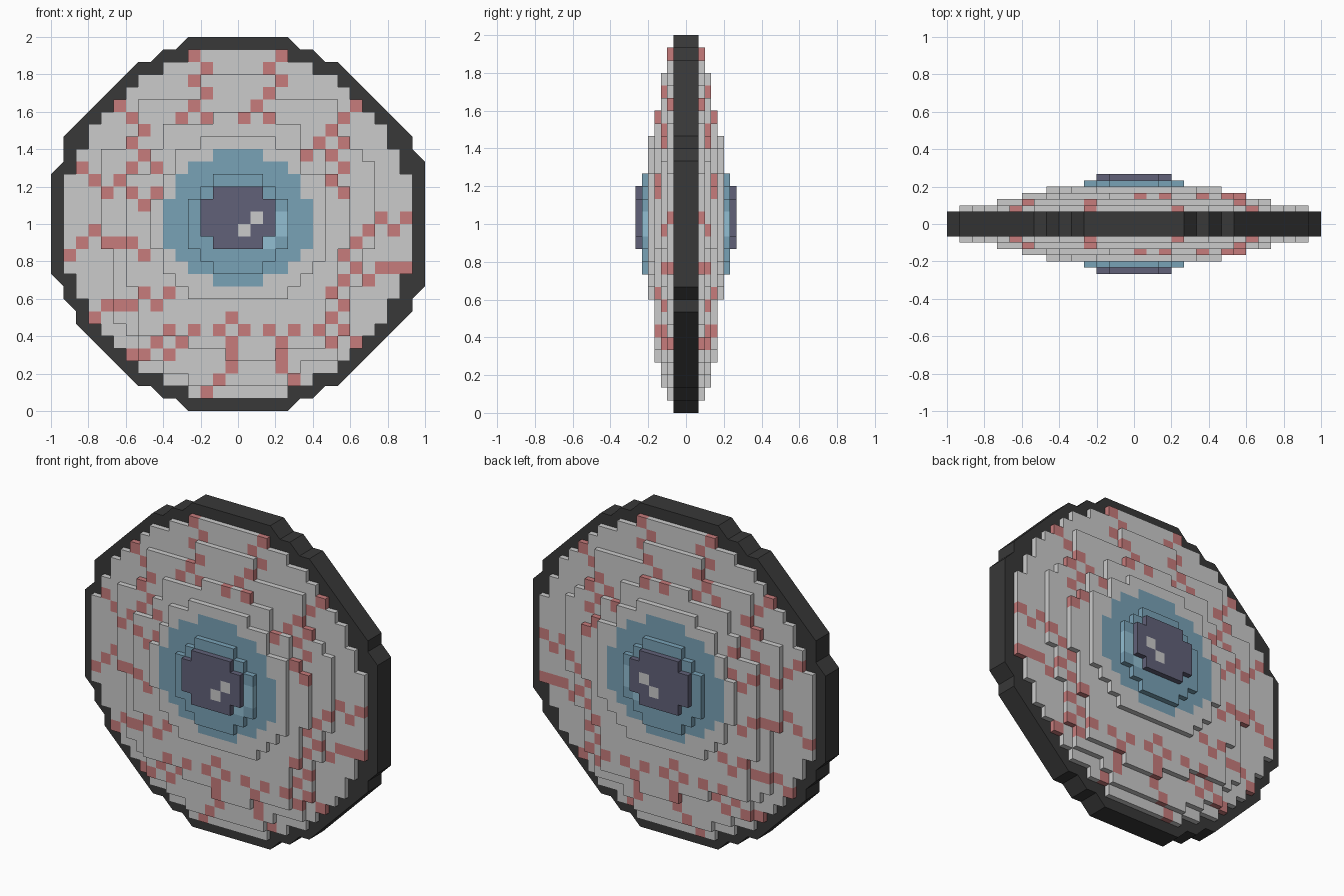
import bpy, bmesh

if "Cube" in bpy.data.objects:
    bpy.data.objects.remove(bpy.data.objects["Cube"])

U = 1 / 15        # one pixel cell
STEP = 1 / 30     # relief height of one layer


def paint(name, color):
    m = bpy.data.materials.new(name)
    m.diffuse_color = (*color, 1)
    m.use_nodes = True
    m.node_tree.nodes["Principled BSDF"].inputs["Base Color"].default_value = m.diffuse_color
    return m


def finish(bm, name, mat):
    me = bpy.data.meshes.new(name)
    bm.to_mesh(me)
    bm.free()
    ob = bpy.data.objects.new(name, me)
    bpy.context.collection.objects.link(ob)
    me.materials.append(mat)
    return ob


def cells(rects):
    """Union of (first row, last row, first column, end column) blocks."""
    return {(c, r) for r0, r1, c0, c1 in rects
            for r in range(r0, r1 + 1) for c in range(c0, c1)}


# Stepped layers, widest first (half widths by row for the base disc)
half = [4, 6, 8, 9, 10, 11, 12, 12, 13, 13, 14, 14, 14, 14]
base = {(c, r) for i, h in enumerate(half + half[::-1])
        for r in [i + 1] for c in range(15 - h, 15 + h)}
layers = [
    base,
    cells([(3, 4, 12, 18), (5, 7, 7, 23), (8, 8, 6, 24), (9, 9, 4, 25), (10, 16, 4, 26),
           (17, 19, 5, 25), (20, 22, 5, 24), (23, 23, 6, 24), (24, 25, 7, 23),
           (26, 26, 9, 20), (27, 27, 11, 19)]),
    cells([(6, 6, 13, 18), (7, 8, 9, 20), (9, 10, 8, 22), (11, 11, 6, 23), (12, 16, 6, 24),
           (17, 19, 6, 23), (20, 20, 7, 23), (21, 23, 7, 22), (24, 24, 11, 22),
           (25, 25, 14, 18)]),
    cells([(8, 8, 12, 18), (9, 10, 10, 20), (11, 12, 9, 22), (13, 16, 8, 22),
           (17, 17, 9, 22), (18, 18, 9, 21), (19, 19, 10, 20), (20, 20, 11, 19)]),
    cells([(11, 11, 13, 17), (12, 12, 12, 18), (13, 16, 11, 19), (17, 17, 12, 18),
           (18, 18, 13, 17)]),
    cells([(12, 12, 13, 17), (13, 15, 12, 18), (16, 16, 13, 17)]),
]
level = {}
for n, layer in enumerate(layers, 1):
    for c in layer:
        level[c] = n

# Veins walk over the cells with keypad directions (8 = up, 2 = down)
walks = [(11, 1, "3131371"), (18, 1, "1311371"), (5, 5, "3313193"), (2, 10, "339339"),
         (1, 17, "993663"), (3, 22, "966939"), (6, 25, "6991399"), (12, 28, "9988793"),
         (19, 27, "788739"), (24, 24, "77317"), (28, 18, "4417113"), (28, 14, "17111"),
         (24, 5, "11119931313")]
veins = set()
for c, r, path in walks:
    veins.add((c, r))
    for d in path:
        k = int(d) - 1
        c, r = c + k % 3 - 1, r + 1 - k // 3
        veins.add((c, r))

# Colour regions
pupil = layers[5]
glint = {(16, 14), (15, 15)}
shine = {(18, 14), (18, 15), (17, 16)}
iris = layers[4] | cells([(9, 9, 13, 17), (10, 10, 11, 19), (11, 12, 10, 20),
                          (13, 16, 9, 21), (17, 17, 10, 20), (18, 18, 11, 19),
                          (19, 19, 13, 17)])
veins -= iris
white = paint("white", (0.72, 0.72, 0.72))


def relief(name, region, mat):
    """Face of every cell plus walls down to lower neighbours, mirrored to the back."""
    bm = bmesh.new()

    def quad(pts):
        bm.faces.new([bm.verts.new(((c - 15) * U, -(2 + l) * STEP, 2 - r * U))
                      for c, r, l in pts])

    for c, r in sorted(region & base):
        h = level[c, r]
        loop = [(c, r + 1), (c + 1, r + 1), (c + 1, r), (c, r)]
        quad([(*p, h) for p in loop])
        for i, nb in enumerate([(c, r + 1), (c + 1, r), (c, r - 1), (c - 1, r)]):
            a, b = loop[i], loop[(i + 1) % 4]
            for l in range(level.get(nb, 0), h):
                quad([(*a, l), (*b, l), (*b, l + 1), (*a, l + 1)][::-1])
    bmesh.ops.remove_doubles(bm, verts=bm.verts, dist=1e-4)
    bmesh.ops.recalc_face_normals(bm, faces=bm.faces)
    # keep front faces pointing to -y
    front = next(f for f in bm.faces if abs(f.normal.y) > 0.9)
    if front.normal.y > 0:
        bmesh.ops.reverse_faces(bm, faces=bm.faces)
    ob = finish(bm, name, mat)
    mod = ob.modifiers.new("back_side", 'MIRROR')
    mod.use_axis = (False, True, False)
    mod.use_mirror_merge = False


relief("eye_white", base - iris - veins, white)
relief("veins", veins, paint("red", (0.57, 0.2, 0.2)))
relief("iris", iris - pupil - shine, paint("blue", (0.19, 0.36, 0.47)))
relief("iris_shine", shine, paint("light_blue", (0.29, 0.52, 0.65)))
relief("pupil", pupil - glint, paint("dark_navy", (0.12, 0.12, 0.19)))
relief("pupil_glint", glint, white)

# Black rim disc with bevelled pixel corners
right = [(4, 15), (5, 14), (6, 14), (7, 13), (8, 13), (14, 7), (14, 6), (15, 5),
         (15, -5), (14, -6), (14, -7), (8, -13), (7, -13), (6, -14), (5, -14), (4, -15)]
left = [(-4, -15), (-5, -14), (-6, -14), (-7, -13), (-8, -13), (-13, -8), (-13, -7),
        (-14, -6), (-14, -5), (-15, -4), (-15, 4), (-14, 5), (-14, 7), (-8, 13),
        (-7, 13), (-6, 14), (-5, 14), (-4, 15)]
bm = bmesh.new()
face = bm.faces.new([bm.verts.new((x * U, -U, 1 + z * U)) for x, z in right + left])
ext = bmesh.ops.extrude_face_region(bm, geom=[face], use_keep_orig=True)
bmesh.ops.translate(bm, vec=(0, 2 * U, 0),
                    verts=[v for v in ext["geom"] if isinstance(v, bmesh.types.BMVert)])
bmesh.ops.recalc_face_normals(bm, faces=bm.faces)
finish(bm, "rim", paint("black", (0.04, 0.04, 0.04)))
